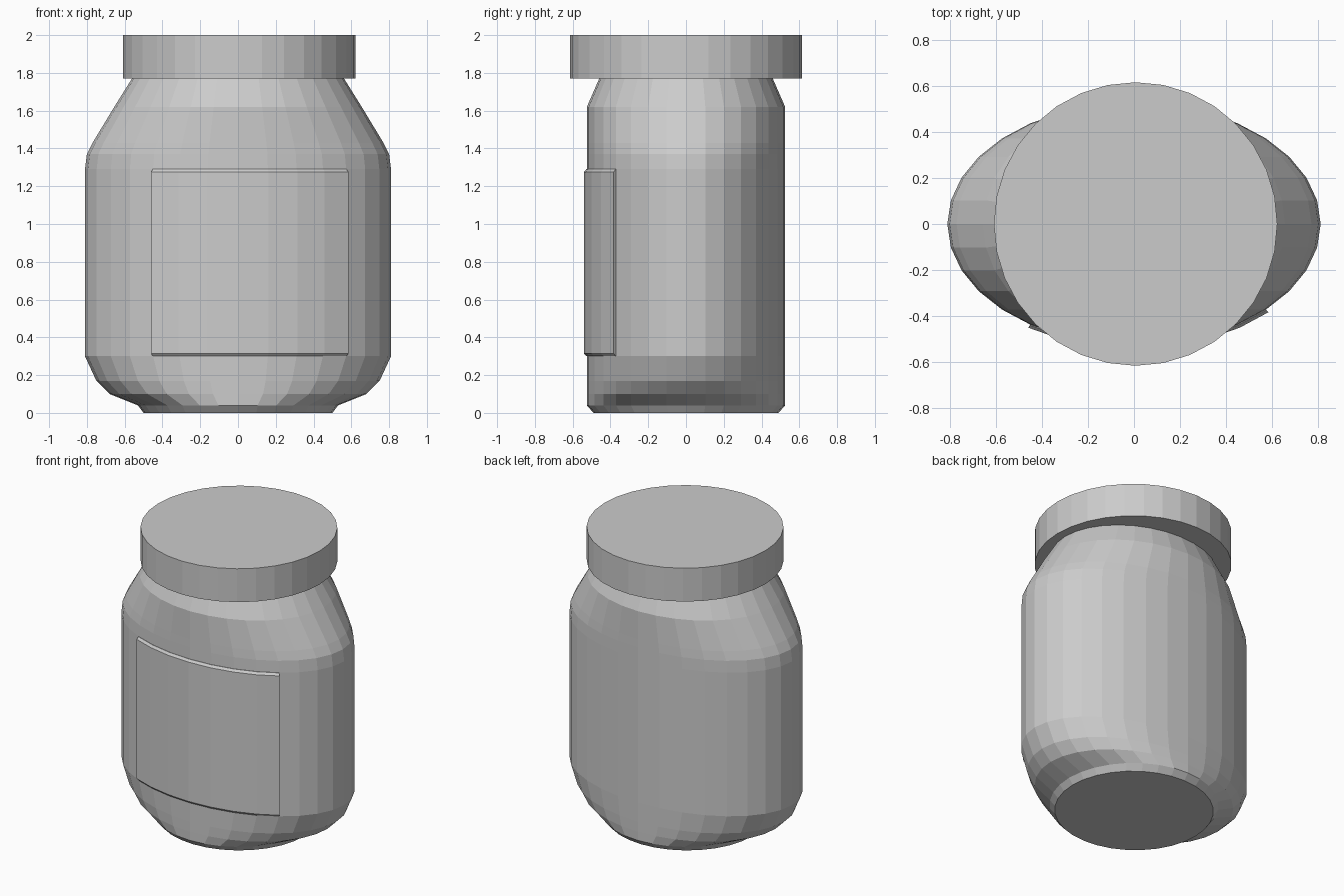
import bpy, bmesh
from math import cos, sin, tau

if "Cube" in bpy.data.objects:
    bpy.data.objects.remove(bpy.data.objects["Cube"])

SEGMENTS = 32


def oval(bm, rx, ry, z, first=0, count=SEGMENTS, cx=0.0):
    """Run of vertices along an ellipse at height z."""
    return [bm.verts.new((cx + rx * cos(tau * i / SEGMENTS),
                          ry * sin(tau * i / SEGMENTS), z))
            for i in range(first, first + count)]


def loft(bm, rings):
    """Closed skin between successive vertex rings."""
    for low, high in zip(rings, rings[1:]):
        n = len(low)
        for i in range(n):
            j = (i + 1) % n
            bm.faces.new((low[i], low[j], high[j], high[i]))
    bm.faces.new(rings[0][::-1])
    bm.faces.new(rings[-1])


def finish(bm, name):
    bmesh.ops.recalc_face_normals(bm, faces=bm.faces)
    mesh = bpy.data.meshes.new(name)
    bm.to_mesh(mesh)
    bm.free()
    obj = bpy.data.objects.new(name, mesh)
    bpy.context.collection.objects.link(obj)
    return obj


# Jar body: round foot swelling into an oval, then back to a round neck
profile = [(0.50, 0.49, 0.0), (0.53, 0.525, 0.04), (0.68, 0.525, 0.10),
           (0.75, 0.525, 0.17), (0.81, 0.525, 0.30), (0.81, 0.525, 1.29),
           (0.80, 0.525, 1.37), (0.77, 0.525, 1.43), (0.655, 0.525, 1.62),
           (0.555, 0.455, 1.78)]
bm = bmesh.new()
loft(bm, [oval(bm, *p) for p in profile])
finish(bm, "jar_body")

# Screw lid
bm = bmesh.new()
loft(bm, [oval(bm, 0.615, 0.615, z, cx=0.007) for z in (1.77, 2.0)])
finish(bm, "lid")

# Raised label wrapped on the front, chamfered along top and bottom
bm = bmesh.new()
start, count = 21, 8
rings = []
for z, lift in ((0.30, 0.003), (0.315, 0.016), (1.275, 0.016), (1.29, 0.003)):
    outer = oval(bm, 0.81 + lift, 0.525 + lift, z, start, count)
    inner = oval(bm, 0.80, 0.515, z, start, count)
    rings.append(outer + inner[::-1])
loft(bm, rings)
finish(bm, "front_label")
